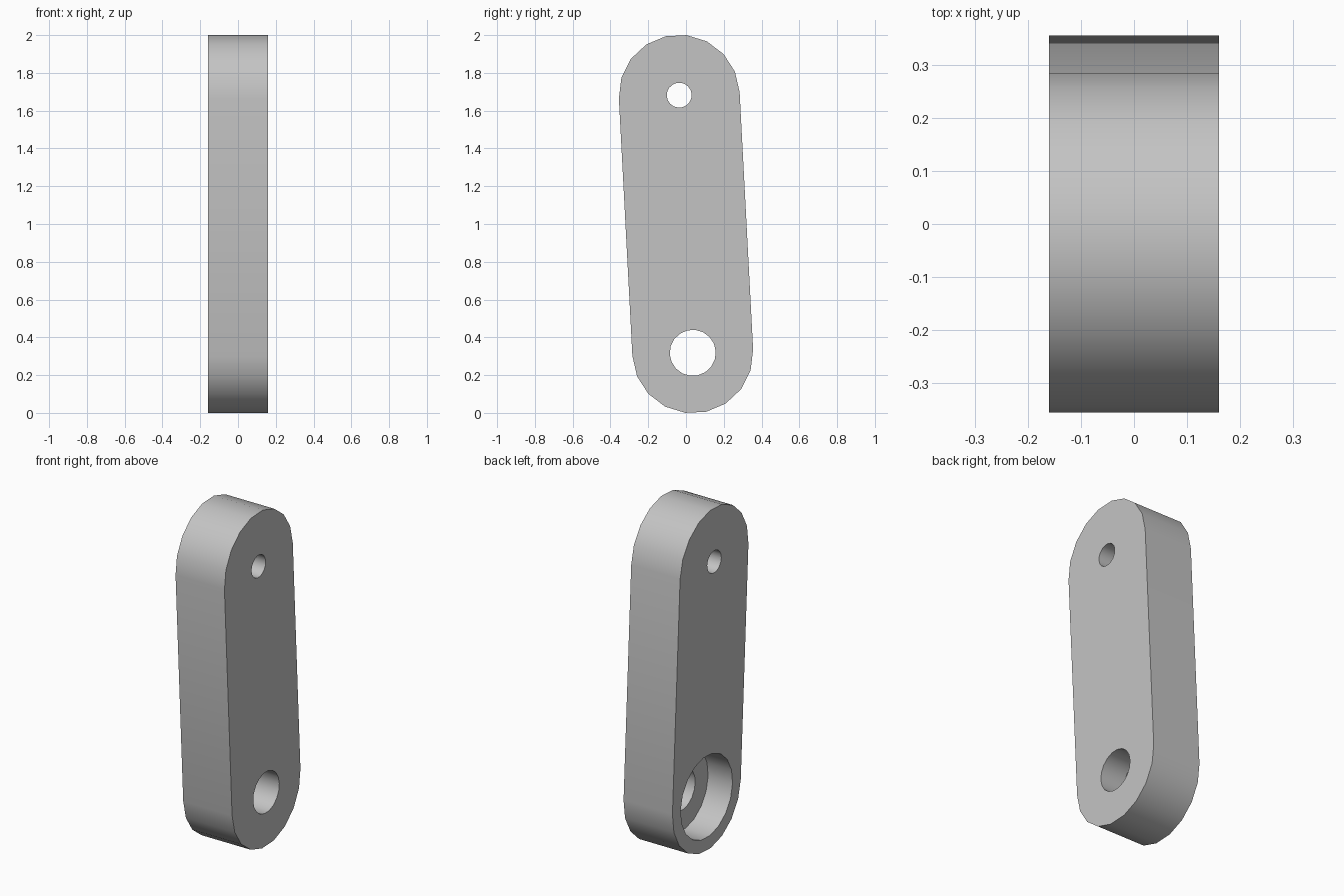
import bpy, bmesh
from math import radians, sin, cos
from mathutils import Vector

cube = bpy.data.objects.get("Cube")
if cube:
    bpy.data.objects.remove(cube, do_unlink=True)

TILT = radians(3)       # lean of the link towards the front
HALF_SPAN = 0.683       # from the middle to each hole centre
RADIUS = 0.32           # rounded ends
HALF_THICK = 0.16
END_SEGMENTS = 9        # facets per rounded end

middle = Vector((0, 0, 1))
axis = Vector((0, -sin(TILT), cos(TILT)))
top_centre = middle + axis * HALF_SPAN
bottom_centre = middle - axis * HALF_SPAN

grey = bpy.data.materials.new("light grey")
grey.use_nodes = True
colour = (0.55, 0.55, 0.55, 1)
grey.diffuse_color = colour
grey.node_tree.nodes["Principled BSDF"].inputs["Base Color"].default_value = colour


def arc(centre, radius, start, sweep, steps):
    """Points in the side plane, counted from +y towards +z."""
    angles = [TILT + start + sweep * i / steps for i in range(steps)]
    return [centre + Vector((0, cos(a), sin(a))) * radius for a in angles]


def prism(name, outline, x0, x1):
    """Extrude a side outline along x."""
    bm = bmesh.new()
    shift = Vector((x0, 0, 0))
    face = bm.faces.new([bm.verts.new(p + shift) for p in outline])
    grown = bmesh.ops.extrude_face_region(bm, geom=[face])["geom"]
    verts = [g for g in grown if isinstance(g, bmesh.types.BMVert)]
    bmesh.ops.translate(bm, verts=verts, vec=(x1 - x0, 0, 0))
    bmesh.ops.recalc_face_normals(bm, faces=bm.faces[:])
    mesh = bpy.data.meshes.new(name)
    bm.to_mesh(mesh)
    bm.free()
    mesh.materials.append(grey)
    obj = bpy.data.objects.new(name, mesh)
    bpy.context.collection.objects.link(obj)
    return obj


# Link body with two rounded ends
half_turn = radians(180)
outline = []
for centre, start in ((top_centre, 0), (bottom_centre, half_turn)):
    end = arc(centre, RADIUS, start, half_turn, END_SEGMENTS)
    outline += end + [2 * centre - end[0]]
link = prism("link_arm", outline, -HALF_THICK, HALF_THICK)

# Pin hole, shaft hole and the half-depth counterbore on the right side
holes = (
    ("pin_hole", top_centre, 0.066, HALF_THICK * 2),
    ("shaft_hole", bottom_centre, 0.122, HALF_THICK * 2),
    ("counterbore", bottom_centre, 0.243, 0),
)
bpy.context.view_layer.objects.active = link
link.select_set(True)
for name, centre, radius, x_end in holes:
    circle = arc(centre, radius, 0, half_turn * 2, END_SEGMENTS * 2)
    cutter = prism(name + "_cutter", circle, -HALF_THICK * 2, x_end)
    cutter.hide_render = True
    cut = link.modifiers.new(name, "BOOLEAN")
    cut.operation = "DIFFERENCE"
    cut.solver = "EXACT"
    cut.object = cutter
    bpy.ops.object.modifier_apply(modifier=cut.name)
    bpy.data.objects.remove(cutter, do_unlink=True)

# Smooth curved walls, crisp rims
bpy.ops.object.shade_smooth_by_angle(angle=radians(30))
